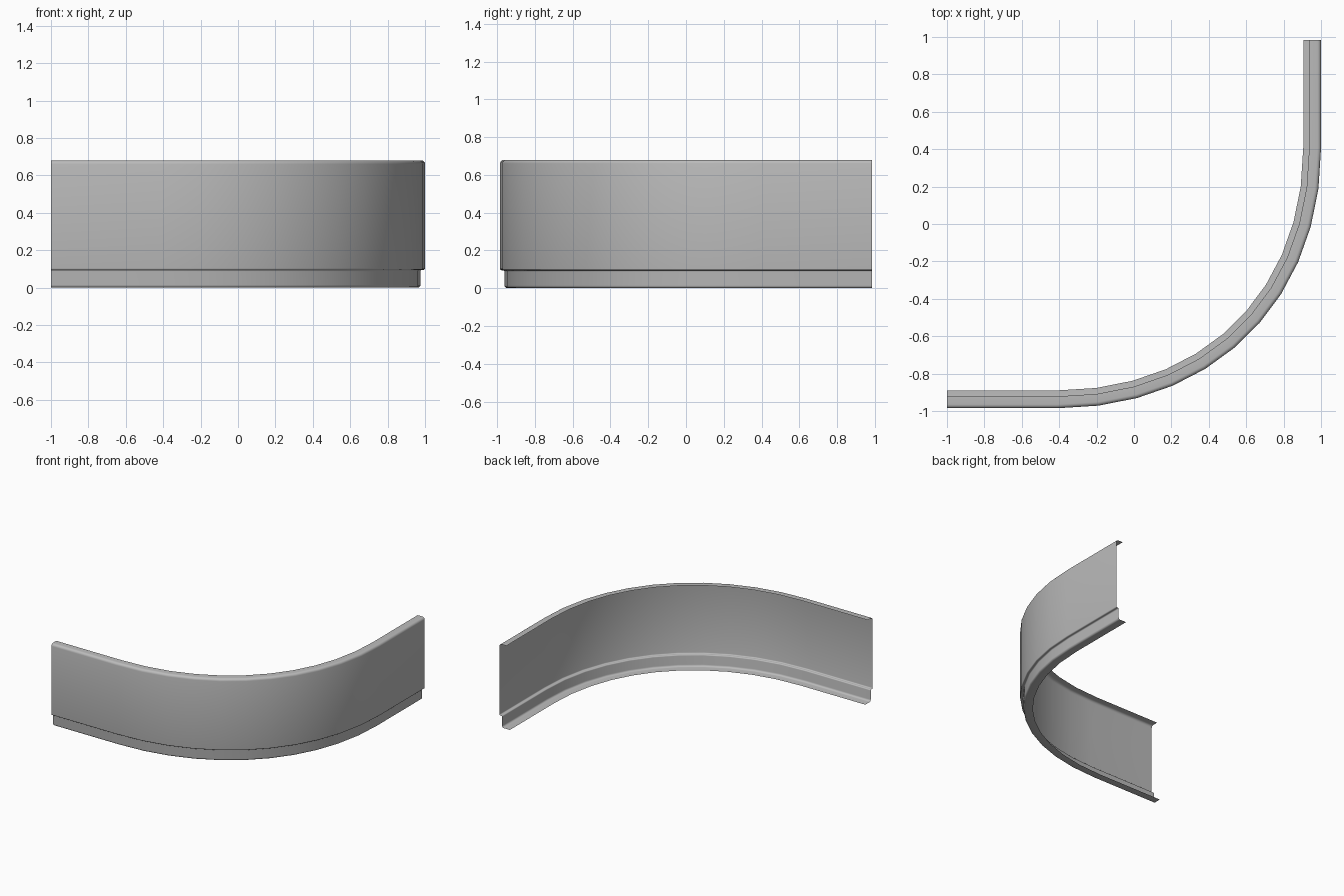
import bpy
import bmesh
from math import cos, sin, pi
from mathutils import Vector

if "Cube" in bpy.data.objects:
    bpy.data.objects.remove(bpy.data.objects["Cube"], do_unlink=True)

# Material
grey = bpy.data.materials.new("plain_grey")
grey.use_nodes = True
color = (0.5, 0.5, 0.5, 1)
grey.diffuse_color = color
grey.node_tree.nodes["Principled BSDF"].inputs["Base Color"].default_value = color


def rounded(corners, steps=4):
    """Round each (inset, height, radius) right-angled corner of an open profile."""
    points = []
    for i, (u, z, r) in enumerate(corners):
        here = Vector((u, z))
        if r == 0:
            points.append(here)
            continue
        before = (Vector(corners[i - 1][:2]) - here).normalized() * r
        after = (Vector(corners[i + 1][:2]) - here).normalized() * r
        centre = here + before + after
        for k in range(steps + 1):
            a = pi / 2 * k / steps
            points.append(centre - after * cos(a) - before * sin(a))
    return points


def bend(start, end, tension, segments):
    """Quarter bend between two straight runs meeting at a right angle."""
    corner = Vector((end.x, start.y))
    a, b = start.lerp(corner, tension), end.lerp(corner, tension)
    points = []
    for k in range(segments + 1):
        t = k / segments
        s = 1 - t
        points.append(start * s**3 + a * 3 * s * s * t + b * 3 * s * t * t + end * t**3)
    return points


def inward(path, i):
    """Mitred inward offset direction at a path point."""
    dirs = [(path[j + 1] - path[j]).normalized()
            for j in (i - 1, i) if 0 <= j < len(path) - 1]
    normals = [Vector((-d.y, d.x)) for d in dirs]
    mean = sum(normals, Vector((0, 0))).normalized()
    return mean / mean.dot(normals[0])


# Panel section: top lip, tall wall, step, recessed base, bottom lip
profile = rounded([
    (0.063, 0.68, 0), (0, 0.68, 0.02), (0, 0.095, 0.008),
    (0.024, 0.095, 0.008), (0.024, 0, 0.015), (0.095, 0, 0),
])

# Plan line: straight, bend, straight
path = [Vector((-1, -0.985))]
path += bend(Vector((-0.41, -0.985)), Vector((1, 0.405)), 0.59, 11)
path.append(Vector((1, 0.985)))

# Sweep the section along the plan line
bm = bmesh.new()
rings = []
for i, p in enumerate(path):
    n = inward(path, i)
    rings.append([bm.verts.new((*(p + n * q.x), q.y)) for q in profile])
for r0, r1 in zip(rings, rings[1:]):
    for j in range(len(profile) - 1):
        bm.faces.new((r0[j], r0[j + 1], r1[j + 1], r1[j]))

mesh = bpy.data.meshes.new("curved_panel")
bm.to_mesh(mesh)
bm.free()
mesh.materials.append(grey)
panel = bpy.data.objects.new("curved_panel", mesh)
bpy.context.collection.objects.link(panel)

bpy.ops.object.select_all(action="DESELECT")
panel.select_set(True)
bpy.context.view_layer.objects.active = panel
bpy.ops.object.shade_smooth_by_angle(angle=0.7)
